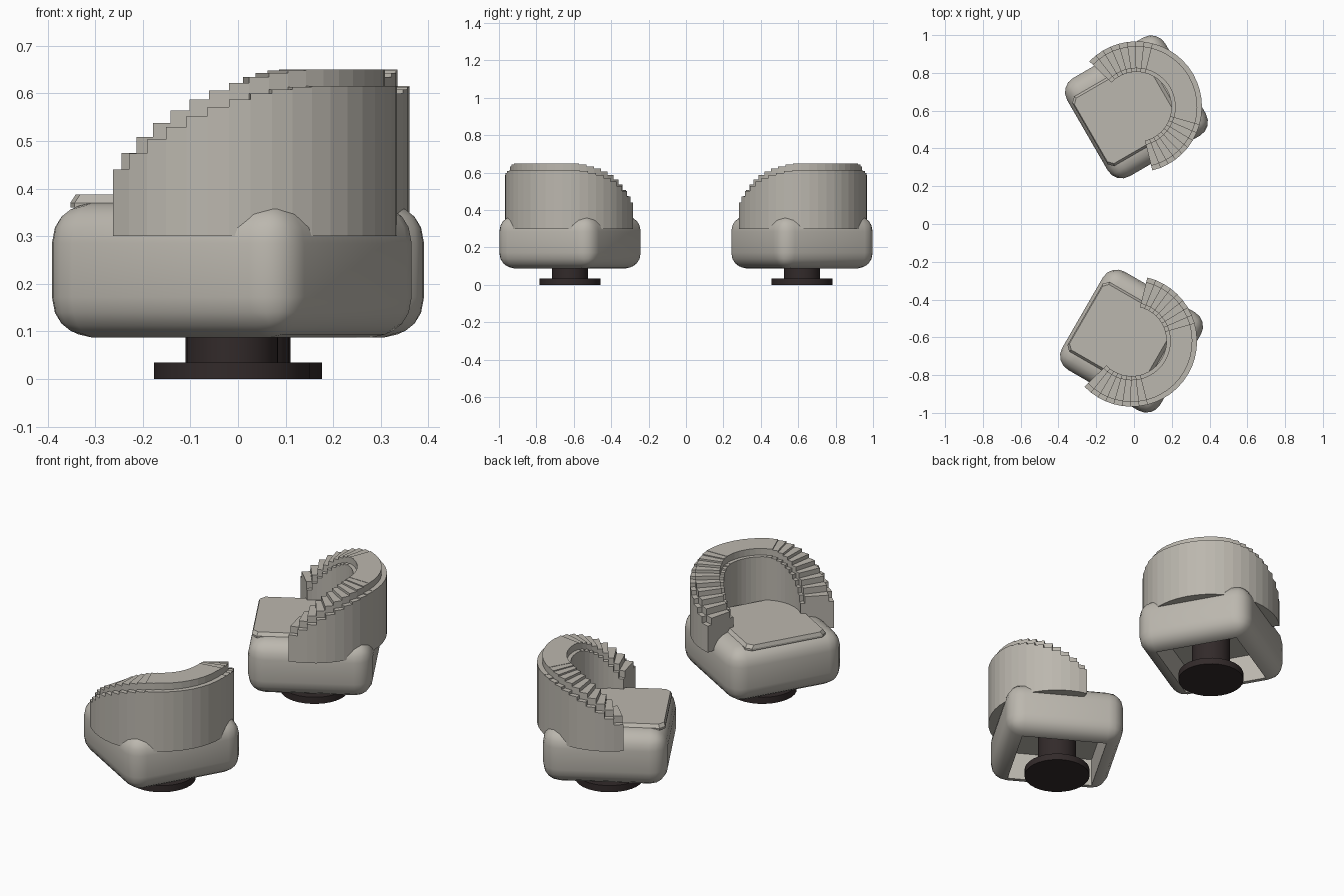
import bpy, bmesh, math
from mathutils import Matrix

if "Cube" in bpy.data.objects:
    bpy.data.objects.remove(bpy.data.objects["Cube"])


def material(name, rgb):
    m = bpy.data.materials.new(name)
    m.use_nodes = True
    m.diffuse_color = (*rgb, 1)
    m.node_tree.nodes["Principled BSDF"].inputs["Base Color"].default_value = (*rgb, 1)
    return m


fabric = material("warm grey fabric", (0.50, 0.475, 0.425))
dark = material("dark brown metal", (0.032, 0.023, 0.023))


def finish(bm, name, mat, place, smooth=None):
    bmesh.ops.recalc_face_normals(bm, faces=bm.faces)
    mesh = bpy.data.meshes.new(name)
    bm.to_mesh(mesh)
    bm.free()
    mesh.materials.append(mat)
    ob = bpy.data.objects.new(name, mesh)
    bpy.context.collection.objects.link(ob)
    ob.matrix_world = place
    if smooth:
        bpy.ops.object.select_all(action="DESELECT")
        ob.select_set(True)
        bpy.context.view_layer.objects.active = ob
        bpy.ops.object.shade_smooth_by_angle(angle=math.radians(smooth))


def cylinder(name, radius, z0, z1, place):
    bm = bmesh.new()
    bmesh.ops.create_cone(bm, cap_ends=True, segments=32, radius1=radius, radius2=radius,
                          depth=z1 - z0, matrix=Matrix.Translation((0, 0, (z0 + z1) / 2)))
    finish(bm, name, dark, place, 30)


def body(name, place):
    # Rounded box with a square hollow underneath
    bm = bmesh.new()
    z0, z1, half = 0.087, 0.37, 0.30
    bmesh.ops.create_cube(bm, size=1)
    bmesh.ops.scale(bm, vec=(2 * half, 2 * half, z1 - z0), verts=bm.verts)
    bmesh.ops.translate(bm, vec=(0, 0, (z0 + z1) / 2), verts=bm.verts)
    bmesh.ops.bevel(bm, geom=bm.edges[:], offset=0.085, segments=4, profile=0.5, affect="EDGES")
    bm.normal_update()
    floor = min(bm.faces, key=lambda f: f.calc_center_median().z)
    roof = bmesh.ops.extrude_discrete_faces(bm, faces=[floor])["faces"][0]
    rim = list(floor.verts) if floor.is_valid else []
    low = [v for v in bm.verts if abs(v.co.z - z0) < 1e-4 and v not in roof.verts]
    bmesh.ops.translate(bm, vec=(0, 0, 0.15), verts=roof.verts[:])
    # Walls of the hollow join the rim to its raised roof
    bmesh.ops.holes_fill(bm, edges=[], sides=4)
    for e in list(roof.edges):
        a, b = e.verts
        if e.is_boundary:
            pair = [min(low, key=lambda v: (v.co.xy - w.co.xy).length) for w in (a, b)]
            if len({a, b, *pair}) == 4:
                if not any({a, b, *pair} == set(f.verts) for f in bm.faces):
                    bm.faces.new((a, b, pair[1], pair[0]))
    finish(bm, name, fabric, place, 35)


def cushion(name, place):
    # Thin seat pad with sloping sides and clipped corners
    bm = bmesh.new()
    w, front, back, cut = 0.20, -0.278, 0.16, 0.025
    loops = []
    for grow, z in ((0.012, 0.36), (0.012, 0.37), (0, 0.387)):
        x, f, b = w + grow, front - grow / 2, back + 1.5 * grow
        pts = [(-x + cut, f), (x - cut, f), (x, f + cut), (x, b), (-x, b), (-x, f + cut)]
        loops.append([bm.verts.new((px, py, z)) for px, py in pts])
    bm.faces.new(loops[0])
    bm.faces.new(loops[-1])
    for lo, hi in zip(loops, loops[1:]):
        for i in range(len(lo)):
            j = (i + 1) % len(lo)
            bm.faces.new((lo[i], lo[j], hi[j], hi[i]))
    finish(bm, name, fabric, place)


def backrest(name, place):
    # Curved back: wedges step down from a level centre to both ends
    bm = bmesh.new()
    steps, step, centre = 10, 7.5, 31

    def wedge(start, end, h, parts=1):
        lip = h - 0.035
        section = [(0.347, 0.3), (0.347, lip), (0.322, lip), (0.322, h),
                   (0.205, h), (0.205, lip), (0.185, lip), (0.185, 0.3)]
        rows = []
        for k in range(parts + 1):
            a = math.radians(90 + start + (end - start) * k / parts)
            rows.append([bm.verts.new((r * math.cos(a), r * math.sin(a), z)) for r, z in section])
        n = len(section)
        for p, q in zip(rows, rows[1:]):
            for i in range(n):
                bm.faces.new((p[i], p[(i + 1) % n], q[(i + 1) % n], q[i]))
        bm.faces.new(rows[0])
        bm.faces.new(rows[-1])

    wedge(-centre, centre, 0.65, 8)
    for k in range(steps):
        h = 0.65 - 0.175 * ((k + 1) / steps) ** 2
        a = centre + k * step
        wedge(a, a + step, h)
        wedge(-a - step, -a, h)
    finish(bm, name, fabric, place)


# Two chairs turned towards the same side
for label, x, y, turn in (("rear", 0.013, 0.62, -60), ("front", -0.013, -0.62, -120)):
    place = Matrix.Translation((x, y, 0)) @ Matrix.Rotation(math.radians(turn), 4, "Z")
    cylinder(label + "_chair_base", 0.164, 0, 0.035, place)
    cylinder(label + "_chair_stem", 0.097, 0.03, 0.24, place)
    body(label + "_chair_seat_body", place)
    cushion(label + "_chair_cushion", place)
    backrest(label + "_chair_backrest", place)
